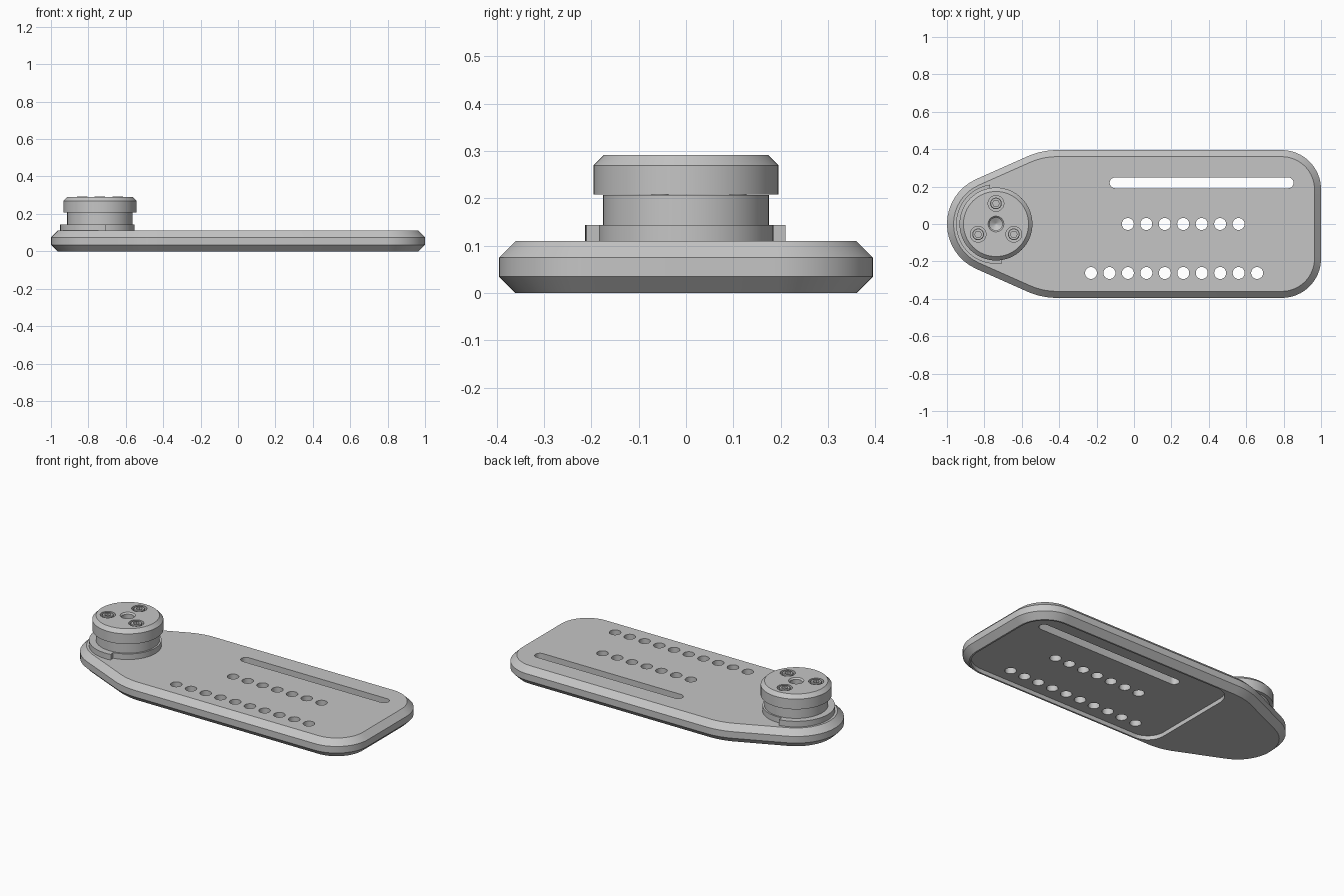
import bpy
import bmesh
from math import cos, sin, pi, radians

if "Cube" in bpy.data.objects:
    bpy.data.objects.remove(bpy.data.objects["Cube"])

GREY = (0.56, 0.56, 0.56, 1)
metal = bpy.data.materials.new("grey_metal")
metal.use_nodes = True
metal.diffuse_color = GREY
metal.node_tree.nodes["Principled BSDF"].inputs["Base Color"].default_value = GREY

KNOB_X = -0.738


def arcs(parts, steps=16):
    """Closed outline made of (cx, cy, radius, start, end) arcs in degrees."""
    pts = []
    for cx, cy, r, a, b in parts:
        for i in range(steps + 1):
            t = radians(a + (b - a) * i / steps)
            pts.append((cx + r * cos(t), cy + r * sin(t)))
    return pts


def circle(r, x=KNOB_X, y=0, n=64):
    return [(x + r * cos(2 * pi * i / n), y + r * sin(2 * pi * i / n)) for i in range(n)]


def hexagon(r, x, y, n):
    """Hexagon sampled with n points, so it can join onto a circle."""
    pts = []
    for i in range(n):
        t = 2 * pi * i / n
        d = r / cos(t % (pi / 3) - pi / 6)
        pts.append((x + d * cos(t), y + d * sin(t)))
    return pts


def add_stack(bm, layers):
    """Join outlines at given heights into one closed solid."""
    rings = [[bm.verts.new((x, y, z)) for x, y in pts] for pts, z in layers]
    for low, high in zip(rings, rings[1:]):
        for i in range(len(low)):
            j = (i + 1) % len(low)
            bm.faces.new((low[i], low[j], high[j], high[i]))
    bm.faces.new(rings[0][::-1])
    bm.faces.new(rings[-1])


def build(name, *solids):
    bm = bmesh.new()
    for layers in solids:
        add_stack(bm, layers)
    bmesh.ops.recalc_face_normals(bm, faces=bm.faces)
    mesh = bpy.data.meshes.new(name)
    bm.to_mesh(mesh)
    bm.free()
    mesh.materials.append(metal)
    ob = bpy.data.objects.new(name, mesh)
    bpy.context.collection.objects.link(ob)
    return ob


def activate(ob):
    bpy.ops.object.select_all(action='DESELECT')
    ob.select_set(True)
    bpy.context.view_layer.objects.active = ob


def cut(ob, cutter):
    cutter.hide_render = True
    mod = ob.modifiers.new("cut", 'BOOLEAN')
    mod.operation = 'DIFFERENCE'
    mod.solver = 'EXACT'
    mod.object = cutter
    activate(ob)
    bpy.ops.object.modifier_apply(modifier=mod.name)
    bpy.data.objects.remove(cutter)


def smooth(ob):
    activate(ob)
    bpy.ops.object.shade_smooth_by_angle(angle=radians(25))


def plate_outline(inset):
    return arcs([
        (0.79, -0.185, 0.21 - inset, -90, 0),
        (0.79, 0.185, 0.21 - inset, 0, 90),
        (-0.41, -0.004, 0.399 - inset, 90, 114),
        (KNOB_X, 0, 0.262 - inset, 114, 246),
        (-0.41, 0.004, 0.399 - inset, 246, 270),
    ])


# Chamfered base plate
plate = build("base_plate", [(plate_outline(0.035), 0), (plate_outline(0), 0.035),
                             (plate_outline(0), 0.075), (plate_outline(0.035), 0.11)])

# Shallow recess under the wide part
recess = arcs([(0.79, -0.185, 0.165, -90, 0), (0.79, 0.185, 0.165, 0, 90),
               (-0.3, 0.24, 0.11, 90, 180), (-0.3, -0.24, 0.11, 180, 270)])
cut(plate, build("recess_cutter", [(recess, -0.05), (recess, 0.025)]))

# Long slot and two rows of round holes
slot = arcs([(0.824, 0.22, 0.029, -90, 90), (-0.101, 0.22, 0.029, 90, 270)])
openings = [slot]
for first, count, y in ((-0.033, 7, 0), (-0.23, 10, -0.262)):
    openings += [circle(0.032, first + 0.0987 * i, y, 32) for i in range(count)]
cut(plate, build("hole_cutter", *[[(o, -0.05), (o, 0.2)] for o in openings]))
smooth(plate)

# Stepped collar, wider on one half
collar = arcs([(KNOB_X, 0, 0.213, 99, 279), (KNOB_X, 0, 0.185, 279, 459)], 32)
smooth(build("collar", [(collar, 0.105), (collar, 0.144)]))

# Neck of the knob
smooth(build("neck", [(circle(0.175), 0.14), (circle(0.175), 0.207)]))

# Knob head with a centre hole that ends in a cone
head = build("knob_head", [(circle(0.195), 0.208), (circle(0.195), 0.27),
                           (circle(0.174), 0.2915), (circle(0.042), 0.2915),
                           (circle(0.034), 0.283), (circle(0.034), 0.24),
                           (circle(0.004), 0.222)])
spots = [(KNOB_X + 0.11 * cos(radians(a)), 0.11 * sin(radians(a))) for a in (90, 210, 330)]
bores = [circle(0.042, x, y, 36) for x, y in spots]
cut(head, build("bore_cutter", *[[(b, 0.255), (b, 0.35)] for b in bores]))
smooth(head)

# Socket screws
for i, (x, y) in enumerate(spots):
    smooth(build(f"screw_{i + 1}", [
        (circle(0.018, x, y, 36), 0.2), (circle(0.018, x, y, 36), 0.25),
        (circle(0.031, x, y, 36), 0.25), (circle(0.031, x, y, 36), 0.288),
        (circle(0.028, x, y, 36), 0.292), (hexagon(0.016, x, y, 36), 0.292),
        (hexagon(0.016, x, y, 36), 0.268)]))
